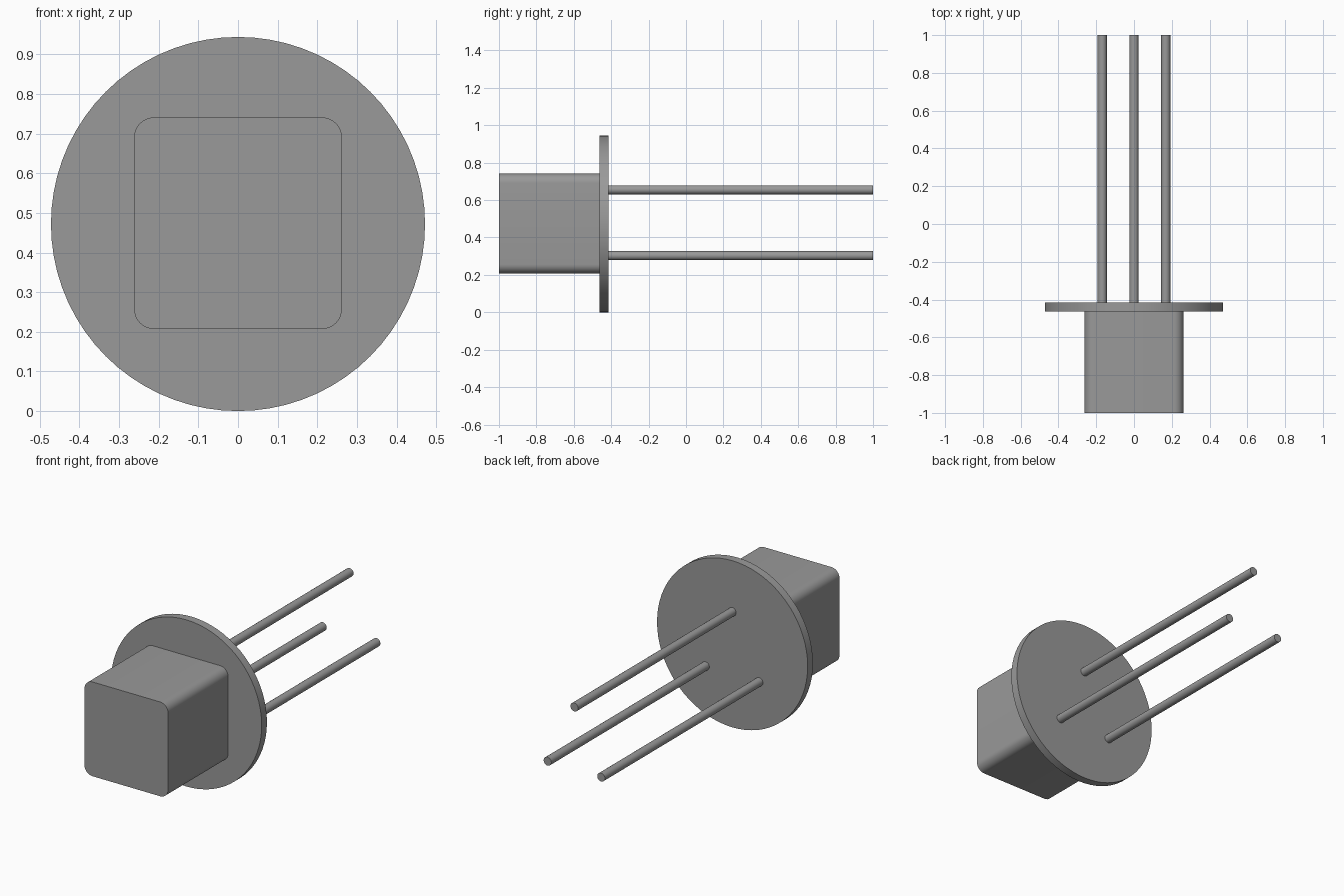
import bpy, bmesh
from math import pi, cos, sin, radians

if "Cube" in bpy.data.objects:
    bpy.data.objects.remove(bpy.data.objects["Cube"])

dark_grey = bpy.data.materials.new("dark_grey")
dark_grey.diffuse_color = (0.32, 0.32, 0.32, 1)
dark_grey.use_nodes = True
dark_grey.node_tree.nodes["Principled BSDF"].inputs["Base Color"].default_value = dark_grey.diffuse_color


def extrude_y(name, profile, y0, y1):
    """Solid prism: an (x, z) outline swept from y0 to y1."""
    bm = bmesh.new()
    face = bm.faces.new([bm.verts.new((x, y0, z)) for x, z in profile])
    swept = bmesh.ops.extrude_face_region(bm, geom=[face], use_keep_orig=True)
    moved = [v for v in swept["geom"] if isinstance(v, bmesh.types.BMVert)]
    bmesh.ops.translate(bm, verts=moved, vec=(0, y1 - y0, 0))
    bmesh.ops.recalc_face_normals(bm, faces=bm.faces)
    mesh = bpy.data.meshes.new(name)
    bm.to_mesh(mesh)
    bm.free()
    mesh.materials.append(dark_grey)
    obj = bpy.data.objects.new(name, mesh)
    bpy.context.collection.objects.link(obj)
    bpy.ops.object.select_all(action="DESELECT")
    obj.select_set(True)
    bpy.context.view_layer.objects.active = obj
    bpy.ops.object.shade_smooth_by_angle(angle=radians(35))
    return obj


def circle(cx, cz, r, n):
    return [(cx + r * cos(2 * pi * i / n), cz + r * sin(2 * pi * i / n)) for i in range(n)]


def rounded_rect(cx, cz, hx, hz, r, steps=8):
    pts = []
    for k, (sx, sz) in enumerate([(1, 1), (-1, 1), (-1, -1), (1, -1)]):
        for i in range(steps + 1):
            a = pi / 2 * (k + i / steps)
            pts.append((cx + sx * (hx - r) + r * cos(a), cz + sz * (hz - r) + r * sin(a)))
    return pts


# Rounded square housing at the front
extrude_y("housing", rounded_rect(0, 0.474, 0.262, 0.267, 0.05), -1.0, -0.46)

# Round flange behind the housing
extrude_y("flange", circle(0, 0.472, 0.472, 72), -0.462, -0.415)

# Three leads: one above, two below
for name, x, z in [("top_lead", 0, 0.655), ("left_lead", -0.168, 0.303), ("right_lead", 0.168, 0.303)]:
    extrude_y(name, circle(x, z, 0.024, 24), -0.418, 1.0)
